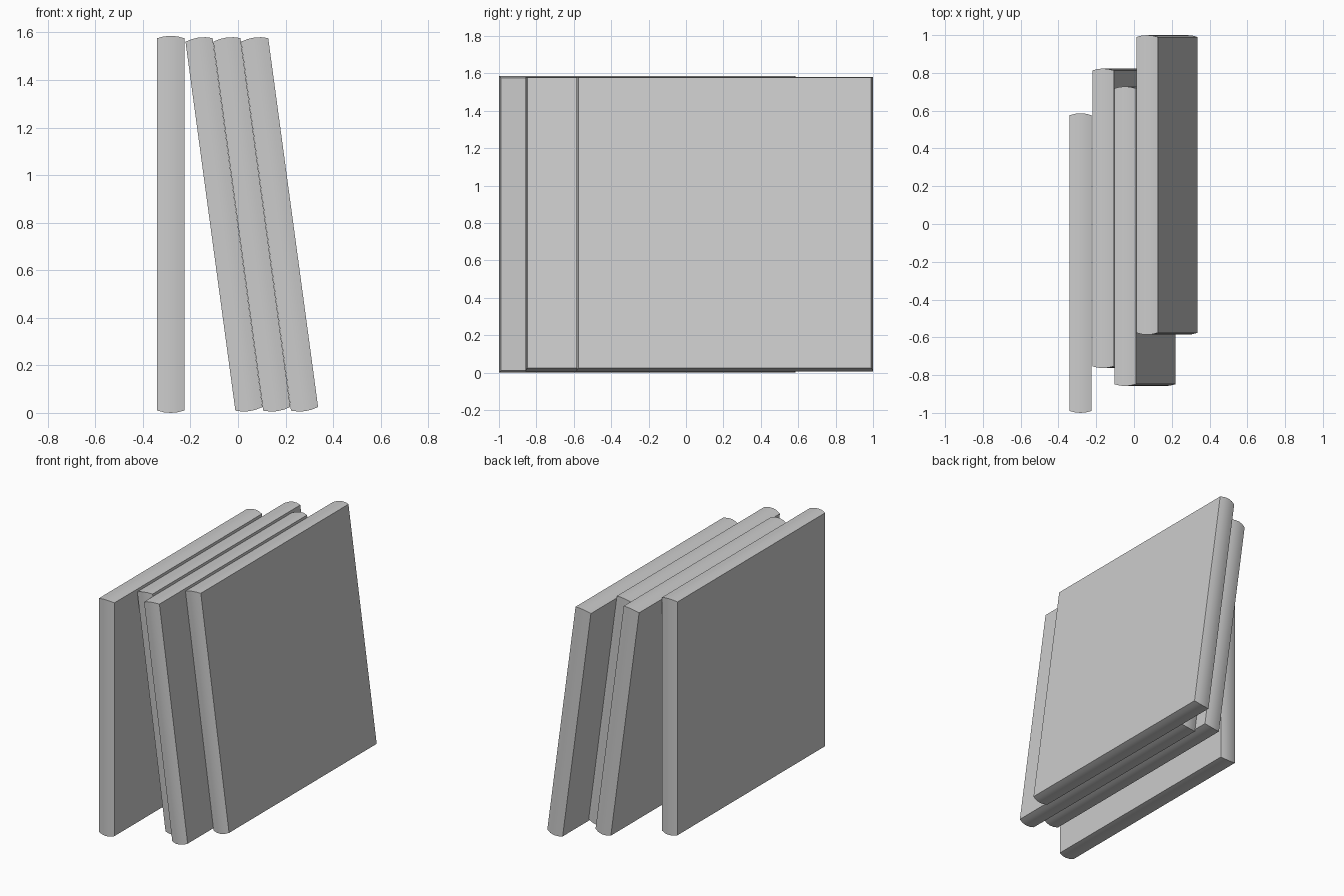
import bpy, bmesh, math

cube = bpy.data.objects.get("Cube")
if cube:
    bpy.data.objects.remove(cube, do_unlink=True)

mat = bpy.data.materials.new("light_grey")
mat.use_nodes = True
grey = (0.6, 0.6, 0.6, 1)
mat.diffuse_color = grey
mat.node_tree.nodes["Principled BSDF"].inputs["Base Color"].default_value = grey

HALF_SIDE, HALF_THICK, BULGE, STRIPS = 0.783, 0.0575, 0.01, 4


def case(name, x, y, lean):
    """Thin square case with gently bowed edges, lofted through its thickness."""
    bm = bmesh.new()
    rings = []
    for i in range(STRIPS + 1):
        t = 2 * i / STRIPS - 1
        s = HALF_SIDE + BULGE * (1 - t * t)
        rings.append([bm.verts.new((t * HALF_THICK, a * s, b * s))
                      for a, b in ((-1, -1), (1, -1), (1, 1), (-1, 1))])
    for low, high in zip(rings, rings[1:]):
        for k in range(4):
            n = (k + 1) % 4
            bm.faces.new((low[k], low[n], high[n], high[k]))
    bm.faces.new(rings[0])
    bm.faces.new(rings[-1])
    bmesh.ops.recalc_face_normals(bm, faces=bm.faces)
    mesh = bpy.data.meshes.new(name)
    bm.to_mesh(mesh)
    bm.free()
    mesh.materials.append(mat)
    obj = bpy.data.objects.new(name, mesh)
    bpy.context.collection.objects.link(obj)
    obj.location = (x, y, HALF_SIDE + BULGE)
    obj.rotation_euler.y = -math.radians(lean)
    bpy.ops.object.select_all(action="DESELECT")
    obj.select_set(True)
    bpy.context.view_layer.objects.active = obj
    bpy.ops.object.shade_smooth_by_angle(angle=math.radians(30))


# One upright case and three leaning against it
case("upright_case", -0.283, -0.207, 0)
case("leaning_case_inner", -0.059, 0.03, 7.7)
case("leaning_case_middle", 0.058, -0.065, 7.7)
case("leaning_case_outer", 0.175, 0.207, 7.7)
